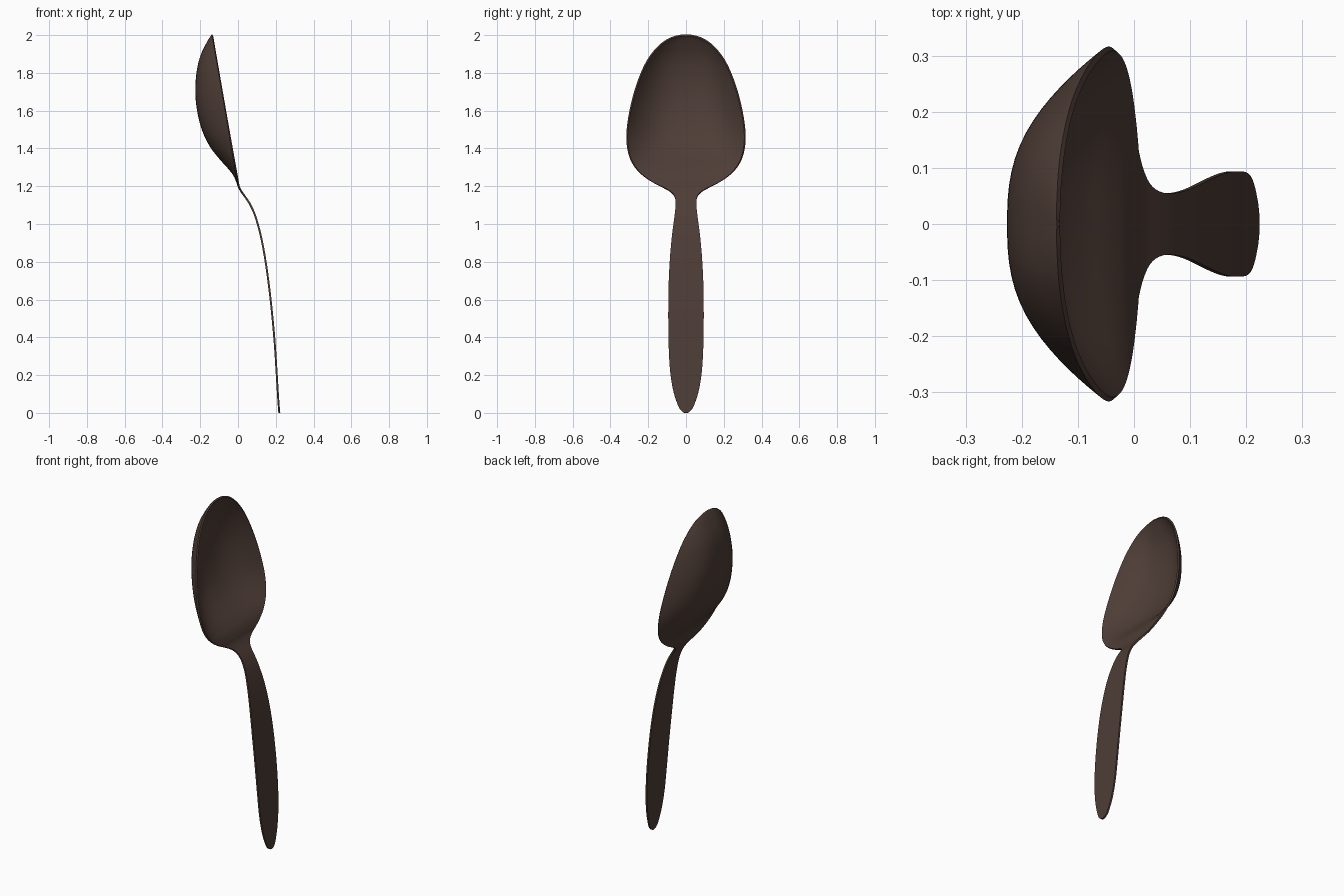
import bpy, math

if "Cube" in bpy.data.objects:
    bpy.data.objects.remove(bpy.data.objects["Cube"])

# Spoon stations from handle end to bowl tip: (z, half width, centreline x)
STATIONS = [
    (0.00, 0.003, 0.219), (0.02, 0.032, 0.217), (0.06, 0.050, 0.214), (0.12, 0.068, 0.210),
    (0.22, 0.084, 0.204), (0.36, 0.092, 0.195), (0.52, 0.094, 0.181), (0.68, 0.092, 0.163),
    (0.82, 0.085, 0.143), (0.94, 0.074, 0.120), (1.04, 0.061, 0.092), (1.10, 0.055, 0.066),
    (1.135, 0.057, 0.044), (1.16, 0.070, 0.026), (1.18, 0.096, 0.013), (1.20, 0.135, 0.003),
    (1.225, 0.182, -0.005), (1.26, 0.231, -0.021), (1.30, 0.268, -0.052), (1.35, 0.295, -0.097),
    (1.41, 0.309, -0.143), (1.48, 0.312, -0.179), (1.57, 0.301, -0.206), (1.67, 0.279, -0.220),
    (1.76, 0.251, -0.219), (1.84, 0.217, -0.208), (1.90, 0.180, -0.190), (1.95, 0.134, -0.166),
    (1.98, 0.089, -0.149), (1.995, 0.045, -0.139), (2.00, 0.003, -0.135),
]
STEPS, COLS = 5, 36


def catmull(p0, p1, p2, p3, t):
    return [0.5 * (2 * b + (c - a) * t + (2 * a - 5 * b + 4 * c - d) * t ** 2
                   + (3 * b - a - 3 * c + d) * t ** 3)
            for a, b, c, d in zip(p0, p1, p2, p3)]


def mirrored(p):
    return (p[0], -p[1], p[2])


# Smooth the stations; mirrored end points give rounded tips
pts = [mirrored(STATIONS[1])] + STATIONS + [mirrored(STATIONS[-2])]
rows = []
for i in range(1, len(pts) - 2):
    rows += [catmull(*pts[i - 1:i + 3], s / STEPS) for s in range(STEPS)]
rows.append(STATIONS[-1])

# Cross-sections: flat handle, dished bowl with a straight slanted rim
verts, faces = [], []
for z, w, back in rows:
    rim = max(back, -0.135 * (z - 1.22) / 0.78) if z > 1.2 else back
    for c in range(COLS + 1):
        u = math.sin(math.pi * (c / COLS - 0.5))
        verts.append((back + (rim - back) * abs(u) ** 2.7, w * u, z))
n = COLS + 1
for r in range(len(rows) - 1):
    for c in range(COLS):
        a = r * n + c
        faces.append((a, a + 1, a + n + 1, a + n))

mesh = bpy.data.meshes.new("spoon")
mesh.from_pydata(verts, [], faces)
spoon = bpy.data.objects.new("spoon", mesh)
bpy.context.collection.objects.link(spoon)

# Sheet thickness
solid = spoon.modifiers.new("thickness", 'SOLIDIFY')
solid.thickness = 0.010
solid.offset = 0

# Dark brown finish
mat = bpy.data.materials.new("dark_brown")
mat.diffuse_color = (0.075, 0.046, 0.037, 1)
mat.use_nodes = True
mat.node_tree.nodes["Principled BSDF"].inputs["Base Color"].default_value = mat.diffuse_color
mesh.materials.append(mat)

bpy.context.view_layer.objects.active = spoon
spoon.select_set(True)
bpy.ops.object.modifier_apply(modifier=solid.name)
bpy.ops.object.shade_smooth_by_angle(angle=math.radians(50))
